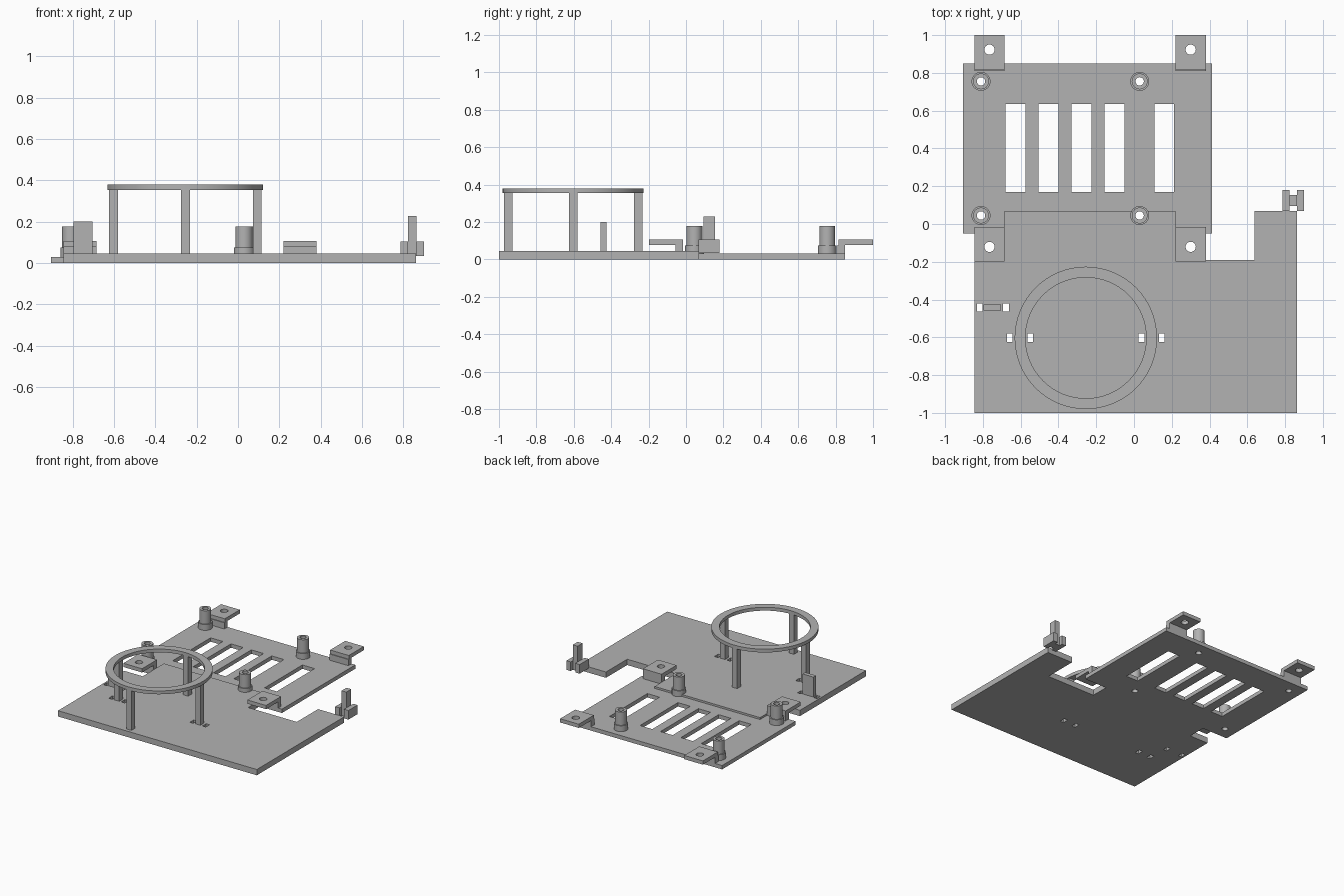
import bpy
from math import cos, sin, pi, radians

cube = bpy.data.objects.get("Cube")
if cube:
    bpy.data.objects.remove(cube, do_unlink=True)

GREY = (0.45, 0.45, 0.45, 1)
grey = bpy.data.materials.new("plain grey")
grey.use_nodes = True
grey.diffuse_color = GREY
grey.node_tree.nodes["Principled BSDF"].inputs["Base Color"].default_value = GREY


def rect(x0, x1, y0, y1):
    return [(x0, y0), (x1, y0), (x1, y1), (x0, y1)]


def box_at(x, y, w, d):
    return rect(x - w / 2, x + w / 2, y - d / 2, y + d / 2)


def circle(x, y, r, n=32):
    return [(x + r * cos(2 * pi * i / n), y + r * sin(2 * pi * i / n)) for i in range(n)]


def slab(name, z0, z1, outline, holes=(), smooth=False):
    """Extrude a flat outline with holes from z0 to z1."""
    curve = bpy.data.curves.new(name, "CURVE")
    curve.dimensions = "2D"
    curve.fill_mode = "BOTH"
    curve.extrude = (z1 - z0) / 2
    for loop in [outline, *holes]:
        spline = curve.splines.new("POLY")
        spline.points.add(len(loop) - 1)
        for point, (x, y) in zip(spline.points, loop):
            point.co = (x, y, 0, 1)
        spline.use_cyclic_u = True
    curve.materials.append(grey)
    obj = bpy.data.objects.new(name, curve)
    bpy.context.collection.objects.link(obj)
    obj.location.z = (z0 + z1) / 2
    bpy.ops.object.select_all(action="DESELECT")
    obj.select_set(True)
    bpy.context.view_layer.objects.active = obj
    bpy.ops.object.convert(target="MESH")
    obj = bpy.context.view_layer.objects.active
    bpy.ops.object.mode_set(mode="EDIT")
    bpy.ops.mesh.select_all(action="SELECT")
    bpy.ops.mesh.remove_doubles(threshold=0.0001)
    bpy.ops.mesh.normals_make_consistent(inside=False)
    bpy.ops.object.mode_set(mode="OBJECT")
    if smooth:
        bpy.ops.object.shade_smooth_by_angle(angle=radians(30))
    else:
        bpy.ops.object.shade_flat()
    return obj


REAR_TOP, FRONT_TOP = 0.03, 0.045
BORE = 0.022
standoffs = [(x, y) for x in (-0.81, 0.03) for y in (0.045, 0.755)]

# Rear plate with vent slots and screw bores
slots = [rect(x, x + 0.105, 0.17, 0.635) for x in (-0.68, -0.505, -0.33, -0.155, 0.108)]
slab("rear_plate", 0, REAR_TOP, rect(-0.905, 0.412, -0.05, 0.85),
     slots + [circle(x, y, BORE) for x, y in standoffs])

# Front plate with a tongue over the rear plate and an arm on the left
outline = [(-0.845, -1), (0.862, -1), (0.862, 0.07), (0.638, 0.07), (0.638, -0.19),
           (0.22, -0.19), (0.22, 0.07), (-0.685, 0.07), (-0.685, -0.19), (-0.845, -0.19)]
tie_holes = [box_at(x, -0.603, 0.03, 0.046) for x in (-0.658, -0.55, 0.04, 0.147)]
tie_holes += [box_at(x, -0.441, 0.03, 0.042) for x in (-0.816, -0.678)]
slab("front_plate", 0, FRONT_TOP, outline, tie_holes + [circle(0.03, 0.045, BORE)])

# Stepped hollow standoffs
for x, y in standoffs:
    bore = [circle(x, y, BORE)]
    slab("standoff_base", REAR_TOP, 0.075, circle(x, y, 0.05), bore, True)
    slab("standoff_post", 0.075, 0.178, circle(x, y, 0.042), bore, True)

# Mounting tabs, each on a short wall at the plate edge
for x in (-0.765, 0.3):
    for y, wall_y in ((0.908, 0.83), (-0.107, -0.035)):
        hole_y = 0.923 if y > 0 else -0.121
        slab("mounting_tab", 0.078, 0.107, box_at(x, y, 0.16, 0.184),
             [circle(x, hole_y, 0.027)])
        slab("tab_wall", REAR_TOP, 0.078, box_at(x, wall_y, 0.16, 0.04))

# Raised ring on four posts
RX, RY, REACH = -0.255, -0.603, 0.348
slab("ring", 0.354, 0.38, circle(RX, RY, 0.377, 64), [circle(RX, RY, 0.32, 64)], True)
for i in range(4):
    x, y = RX + REACH * cos(i * pi / 2), RY + REACH * sin(i * pi / 2)
    slab("ring_post", FRONT_TOP, 0.354, box_at(x, y, 0.043, 0.045))

# Upright fin between two tie holes
slab("upright_fin", FRONT_TOP, 0.2, box_at(-0.75, -0.441, 0.092, 0.032))

# Clip at the end of the arm: two side bars around a taller pin
for x in (0.805, 0.882):
    slab("clip_bar", 0.034, 0.105, box_at(x, 0.124, 0.036, 0.112))
slab("clip_pin", 0.034, 0.228, box_at(0.8435, 0.124, 0.041, 0.06))
